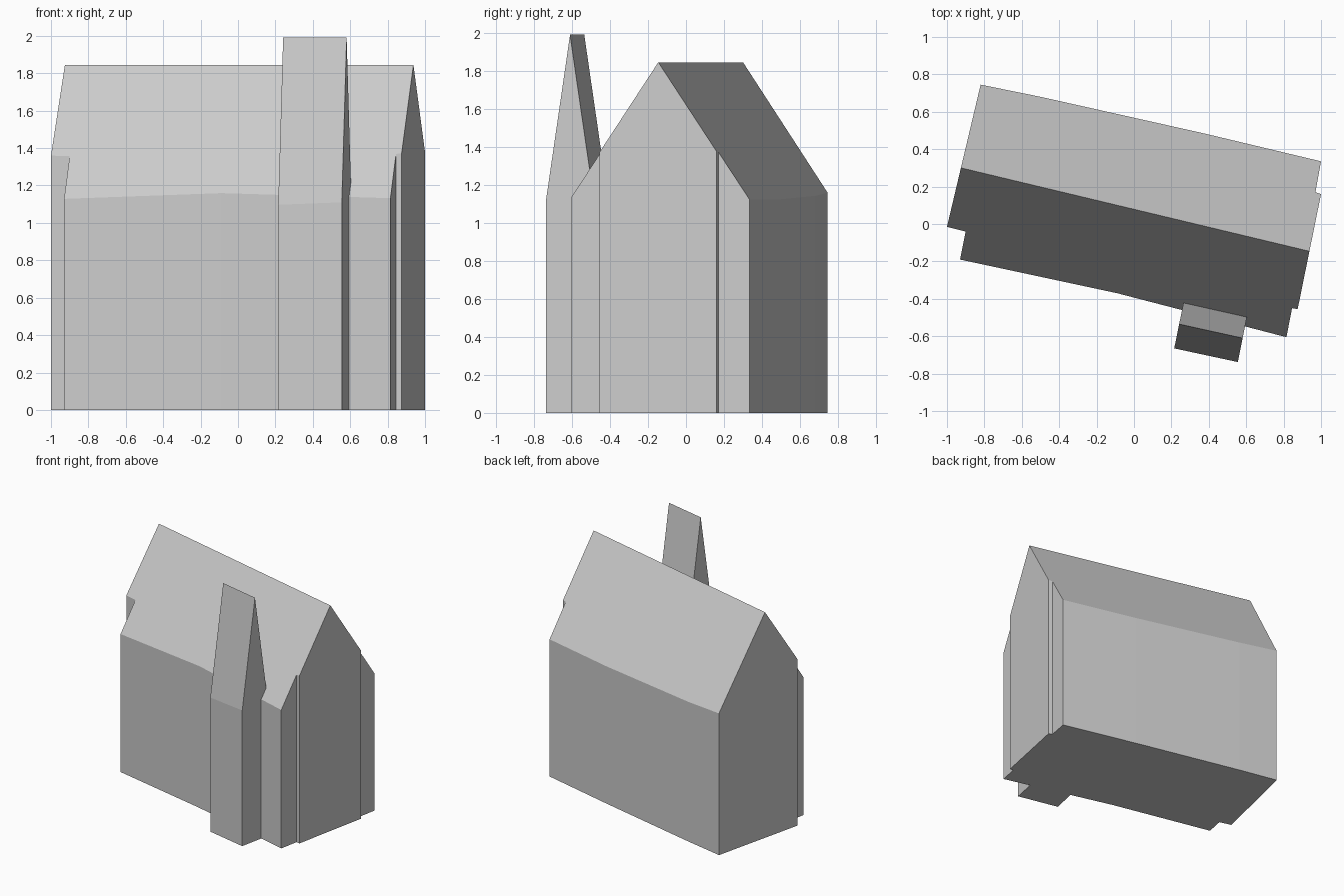
import bpy, bmesh
from mathutils import Vector

cube = bpy.data.objects.get("Cube")
if cube:
    bpy.data.objects.remove(cube, do_unlink=True)

# Single plain grey for the whole model
grey = bpy.data.materials.new("light grey")
grey.use_nodes = True
colour = (0.6, 0.6, 0.6, 1)
grey.diffuse_color = colour
grey.node_tree.nodes["Principled BSDF"].inputs["Base Color"].default_value = colour


def gabled_block(name, footprint, ridge_start, ridge_end, slope):
    """Raise a footprint into a column, then trim it with two roof planes."""
    bm = bmesh.new()
    base = bm.faces.new([bm.verts.new((x, y, 0)) for x, y in footprint])
    raised = bmesh.ops.extrude_face_region(bm, geom=[base], use_keep_orig=True)
    top = [v for v in raised["geom"] if isinstance(v, bmesh.types.BMVert)]
    bmesh.ops.translate(bm, verts=top, vec=(0, 0, 4))

    start, end = Vector(ridge_start), Vector(ridge_end)
    along = (end - start).normalized()
    across = Vector((-along.y, along.x, 0))
    for side in (-1, 1):
        normal = (across * side * slope + Vector((0, 0, 1))).normalized()
        cut = bmesh.ops.bisect_plane(
            bm, geom=bm.verts[:] + bm.edges[:] + bm.faces[:],
            plane_co=start, plane_no=normal, clear_outer=True)
        rim = [e for e in cut["geom_cut"] if isinstance(e, bmesh.types.BMEdge)]
        bmesh.ops.edgeloop_fill(bm, edges=rim)

    bmesh.ops.recalc_face_normals(bm, faces=bm.faces[:])
    mesh = bpy.data.meshes.new(name)
    bm.to_mesh(mesh)
    bm.free()
    mesh.materials.append(grey)
    obj = bpy.data.objects.new(name, mesh)
    bpy.context.collection.objects.link(obj)
    return obj


# Main house with stepped gable ends and slightly bent long walls
house_plan = [
    (-0.93, -0.19), (-0.09, -0.37), (0.815, -0.605),
    (0.845, -0.45), (0.875, -0.455), (1.0, 0.16), (0.97, 0.17),
    (1.0, 0.335), (0.38, 0.483), (-0.5, 0.68), (-0.82, 0.745),
    (-1.0, -0.015), (-0.90, -0.04),
]
gabled_block("house", house_plan, (-0.925, 0.30, 1.845), (0.935, -0.145, 1.845), 1.5)

# Tall steep front bay
bay_plan = [(0.215, -0.665), (0.555, -0.738), (0.605, -0.49), (0.265, -0.42)]
gabled_block("front_bay", bay_plan, (0.24, -0.535, 1.99), (0.58, -0.61, 1.99), 6.75)
